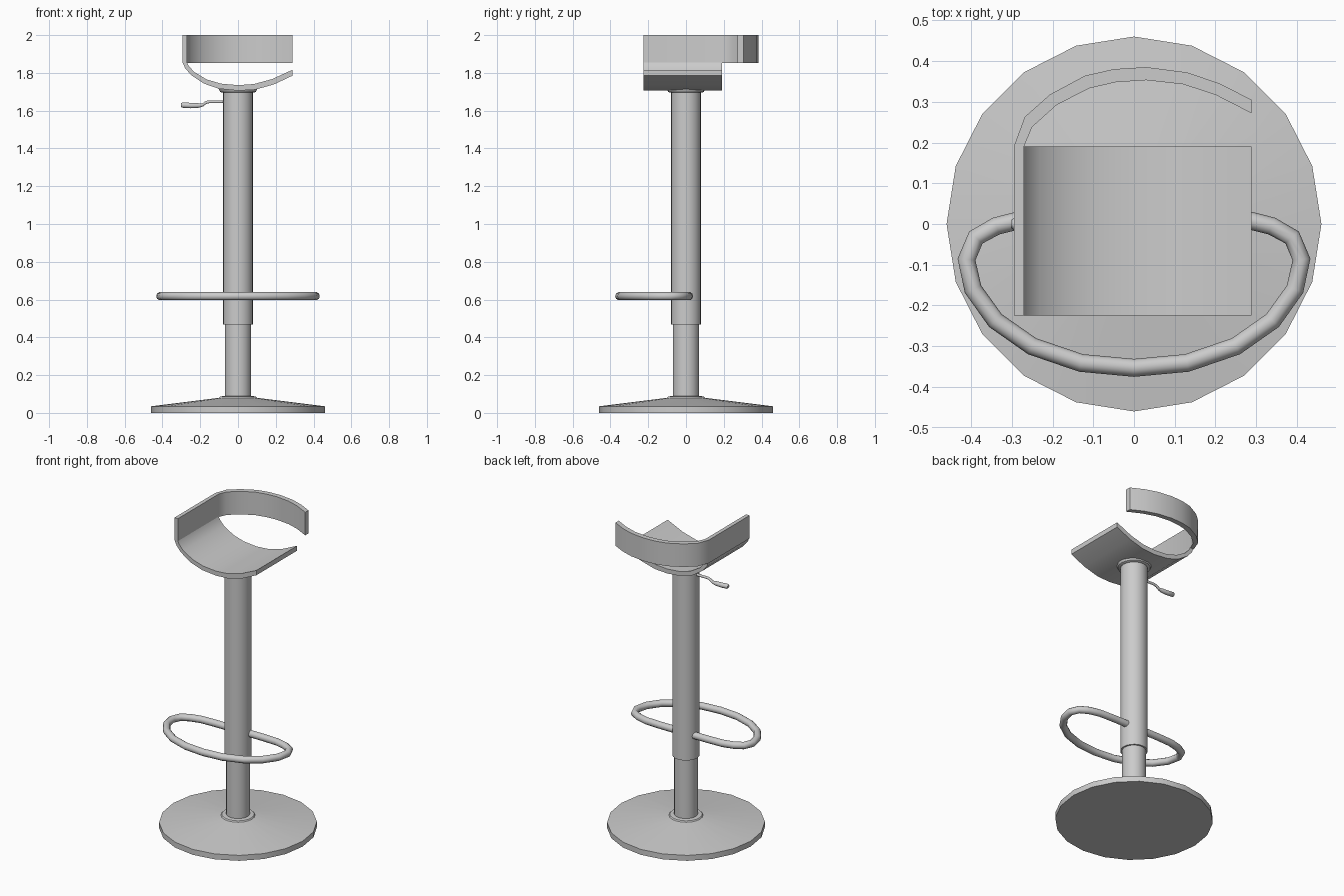
import bpy, bmesh, math
from mathutils import Vector

if "Cube" in bpy.data.objects:
    bpy.data.objects.remove(bpy.data.objects["Cube"])


def finish(name, bm):
    bmesh.ops.recalc_face_normals(bm, faces=bm.faces)
    mesh = bpy.data.meshes.new(name)
    bm.to_mesh(mesh)
    bm.free()
    ob = bpy.data.objects.new(name, mesh)
    bpy.context.collection.objects.link(ob)
    bpy.ops.object.select_all(action='DESELECT')
    ob.select_set(True)
    bpy.context.view_layer.objects.active = ob
    bpy.ops.object.shade_smooth_by_angle(angle=math.radians(35))
    return ob


def lathe(name, profile, sides=20):
    """Closed solid of revolution about z from (radius, z) points."""
    bm = bmesh.new()
    rings = [[bm.verts.new((r * math.cos(2 * math.pi * i / sides),
                            r * math.sin(2 * math.pi * i / sides), z))
              for i in range(sides)] for r, z in profile]
    for a, b in zip(rings, rings[1:]):
        for i in range(sides):
            j = (i + 1) % sides
            bm.faces.new((a[i], a[j], b[j], b[i]))
    bm.faces.new(rings[0])
    bm.faces.new(rings[-1])
    return finish(name, bm)


def sheet(name, outer, inner, place, lo, hi):
    """Thick bent sheet: quads between two outlines, extruded from lo to hi."""
    bm = bmesh.new()
    o = [bm.verts.new(place(p, q, lo)) for p, q in outer]
    n = [bm.verts.new(place(p, q, lo)) for p, q in inner]
    faces = [bm.faces.new((o[i], o[i + 1], n[i + 1], n[i])) for i in range(len(o) - 1)]
    res = bmesh.ops.extrude_face_region(bm, geom=faces, use_keep_orig=True)
    verts = [v for v in res['geom'] if isinstance(v, bmesh.types.BMVert)]
    bmesh.ops.translate(bm, verts=verts, vec=Vector(place(0, 0, hi)) - Vector(place(0, 0, lo)))
    return finish(name, bm)


def tube(name, points, radius):
    """Capped round tube; points are (x, y, z, relative radius)."""
    cu = bpy.data.curves.new(name, 'CURVE')
    cu.dimensions = '3D'
    cu.bevel_depth = radius
    cu.bevel_resolution = 3
    cu.use_fill_caps = True
    sp = cu.splines.new('POLY')
    sp.points.add(len(points) - 1)
    for pt, (x, y, z, s) in zip(sp.points, points):
        pt.co = (x, y, z, 1)
        pt.radius = s
    ob = bpy.data.objects.new(name, cu)
    bpy.context.collection.objects.link(ob)
    return ob


# Base disc and telescoping column
lathe("base", [(0.46, 0), (0.46, 0.035), (0.1, 0.08), (0.095, 0.087), (0.07, 0.09)])
lathe("lower_post", [(0.07, 0.07), (0.07, 0.48)])
lathe("upper_post", [(0.08, 0.468), (0.08, 1.71)])
lathe("seat_mount", [(0.085, 1.695), (0.095, 1.70), (0.103, 1.718)])

# Foot ring: half path mirrored across x, ends buried in the column
half = [(0.055, 0.016), (0.17, 0.016), (0.27, 0.012), (0.338, -0.005), (0.388, -0.033),
        (0.411, -0.087), (0.395, -0.16), (0.34, -0.237), (0.25, -0.3), (0.13, -0.341)]
path = half + [(0, -0.353)] + [(-x, y) for x, y in reversed(half)]
tube("foot_ring", [(x, y, 0.618, 1) for x, y in path], 0.022)

# Height lever: thin rod and thicker grip
tube("lever_rod", [(-0.05, 0, 1.647, 1), (-0.155, 0, 1.647, 1), (-0.172, 0, 1.642, 1),
                   (-0.187, 0, 1.63, 1), (-0.205, 0, 1.628, 1)], 0.008)
tube("lever_grip", [(-0.19, 0, 1.629, 0.6), (-0.215, 0, 1.627, 0.9), (-0.25, 0, 1.627, 1),
                    (-0.295, 0, 1.63, 1), (-0.302, 0, 1.63, 0.6)], 0.015)

# Curved seat, cross-section in xz
sheet("seat",
      [(-0.295, 1.86), (-0.28, 1.825), (-0.25, 1.79), (-0.18, 1.743), (-0.1, 1.716),
       (0, 1.706), (0.09, 1.711), (0.19, 1.739), (0.288, 1.785)],
      [(-0.272, 1.86), (-0.262, 1.838), (-0.232, 1.805), (-0.165, 1.765), (-0.09, 1.743),
       (0, 1.735), (0.085, 1.741), (0.18, 1.767), (0.288, 1.816)],
      lambda p, q, d: (p, d, q), -0.225, 0.19)

# Side wall and back band, outline in xy
sheet("backrest",
      [(-0.295, -0.225), (-0.295, 0.19), (-0.268, 0.263), (-0.206, 0.318), (-0.12, 0.364),
       (-0.05, 0.38), (0.03, 0.385), (0.13, 0.372), (0.21, 0.345), (0.288, 0.305)],
      [(-0.27, -0.225), (-0.27, 0.19), (-0.25, 0.238), (-0.19, 0.292), (-0.11, 0.333),
       (-0.045, 0.348), (0.03, 0.353), (0.12, 0.343), (0.2, 0.317), (0.288, 0.272)],
      lambda p, q, d: (p, q, d), 1.852, 2.0)
